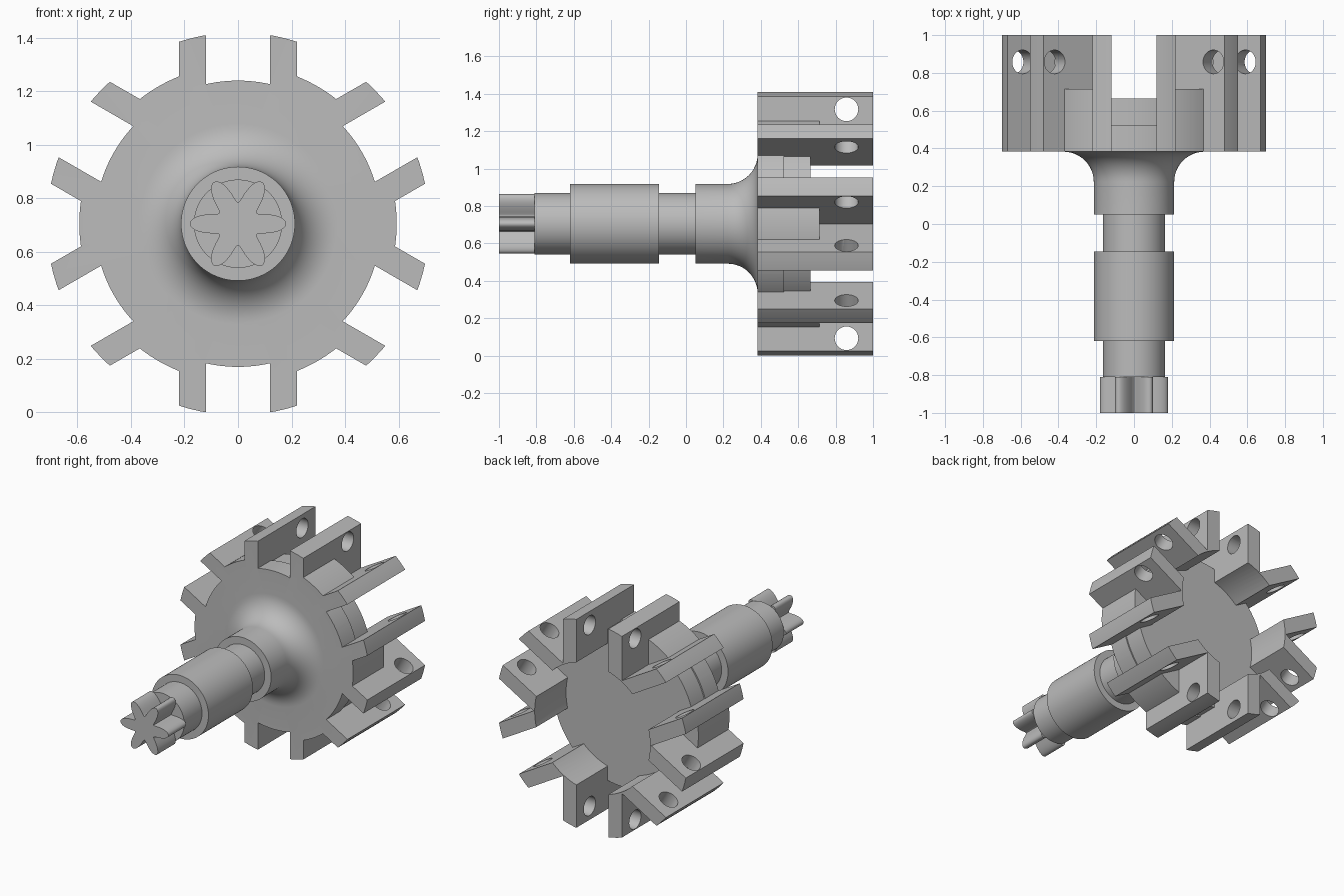
import bpy, bmesh
from math import sin, cos, asin, pi, radians
from mathutils import Matrix, Vector

cube = bpy.data.objects.get("Cube")
if cube:
    bpy.data.objects.remove(cube, do_unlink=True)

AXIS_Z = 0.705                    # height of the shaft axis
TIP, BORE = 0.715, 0.432          # lug tip and rear bore radii
INNER, OUTER = 0.12, 0.22         # lug side offsets from each pair's centre line
FACE, FLOOR, BACK = 0.383, 0.665, 1.0

steel = bpy.data.materials.new("grey_steel")
steel.use_nodes = True
steel.diffuse_color = (0.5, 0.5, 0.5, 1)
steel.node_tree.nodes["Principled BSDF"].inputs["Base Color"].default_value = (0.5, 0.5, 0.5, 1)


def finish(bm, name):
    bmesh.ops.remove_doubles(bm, verts=bm.verts, dist=1e-5)
    bmesh.ops.recalc_face_normals(bm, faces=bm.faces)
    mesh = bpy.data.meshes.new(name)
    bm.to_mesh(mesh)
    bm.free()
    mesh.materials.append(steel)
    obj = bpy.data.objects.new(name, mesh)
    obj.location.z = AXIS_Z
    bpy.context.collection.objects.link(obj)
    return obj


def lathe(name, profile, steps=96):
    """Spin (y, radius) points about the y axis."""
    bm = bmesh.new()
    vs = [bm.verts.new((r, y, 0)) for y, r in profile]
    es = [bm.edges.new(pair) for pair in zip(vs, vs[1:])]
    bmesh.ops.spin(bm, geom=vs + es, cent=(0, 0, 0), axis=(0, 1, 0),
                   angle=2 * pi, steps=steps, use_merge=True)
    return finish(bm, name)


def prism(bm, outline, y0, y1, turn=0):
    """Extrude an (x, z) outline along y, turned about the shaft axis."""
    rot = Matrix.Rotation(-turn, 3, 'Y')
    face = bm.faces.new([bm.verts.new(rot @ Vector((x, y0, z))) for x, z in outline])
    new = bmesh.ops.extrude_face_region(bm, geom=[face])["geom"]
    bmesh.ops.translate(bm, vec=(0, y1 - y0, 0),
                        verts=[v for v in new if isinstance(v, bmesh.types.BMVert)])


def sixfold(name, outline, y0, first):
    bm = bmesh.new()
    for i in range(6):
        prism(bm, outline, y0, BACK + 0.1, radians(first + 60 * i))
    return finish(bm, name)


def arc(r, half, n=12):
    return [(r * cos(a), r * sin(a)) for a in (half - 2 * half * i / n for i in range(n + 1))]


def slot(r):
    return arc(r, asin(INNER / r)) + [(0.9, -INNER), (0.9, INNER)]


def gap_angle(r):
    return pi / 6 - asin(OUTER / r)


# Stepped shaft, flared root and solid head blank
fillet = [(0.223 + 0.16 * sin(a), 0.373 - 0.16 * cos(a)) for a in (pi / 24 * i for i in range(13))]
body = lathe("shaft_and_lug_head",
             [(-0.81, 0), (-0.81, 0.165), (-0.62, 0.165), (-0.62, 0.213),
              (-0.145, 0.213), (-0.145, 0.165), (0.05, 0.165), (0.05, 0.213)]
             + fillet + [(FACE, TIP), (BACK, TIP), (BACK, 0)])

# Slots within each lug pair, V gaps between pairs, and the rear bore
far = arc(0.9, gap_angle(0.9), 1)[::-1]
cutters = [
    sixfold("gap_front_cutter", arc(0.593, gap_angle(0.593)) + far, FACE - 0.1, 0),
    sixfold("gap_rear_cutter", [(OUTER / sin(pi / 6), 0)] + far, 0.715, 0),
    sixfold("slot_front_cutter", slot(0.535), FACE - 0.1, 30),
    sixfold("slot_middle_cutter", slot(0.526), 0.525, 30),
    lathe("bore_cutter", [(FLOOR, 0), (FLOOR, BORE), (1.1, BORE), (1.1, 0)]),
    sixfold("slot_rear_cutter", slot(0.4), FLOOR, 30),
]

# Pin holes crossing both lugs of each pair
bm = bmesh.new()
for i in range(6):
    turn = Matrix.Rotation(-radians(30 + 60 * i), 4, 'Y')
    bmesh.ops.create_cone(bm, cap_ends=True, segments=32, radius1=0.063, radius2=0.063,
                          depth=0.52, matrix=turn @ Matrix.Translation((0.612, 0.858, 0)))
cutters.append(finish(bm, "pin_hole_cutter"))

bpy.context.view_layer.objects.active = body
for cutter in cutters:
    cutter.hide_render = True
    mod = body.modifiers.new(cutter.name, 'BOOLEAN')
    mod.operation, mod.solver, mod.object = 'DIFFERENCE', 'EXACT', cutter
    bpy.ops.object.modifier_apply(modifier=mod.name)
    bpy.data.objects.remove(cutter, do_unlink=True)

# Six-lobed spline at the front end
bm = bmesh.new()
lobes = []
for i in range(144):
    a = 2 * pi * i / 144
    r = 0.13 + 0.05 * cos(6 * a)
    lobes.append((r * cos(a), r * sin(a)))
prism(bm, lobes, -1, -0.81)
spline = finish(bm, "spline_end")

for obj in (body, spline):
    bpy.ops.object.select_all(action='DESELECT')
    obj.select_set(True)
    bpy.context.view_layer.objects.active = obj
    bpy.ops.object.shade_smooth_by_angle(angle=radians(30))
